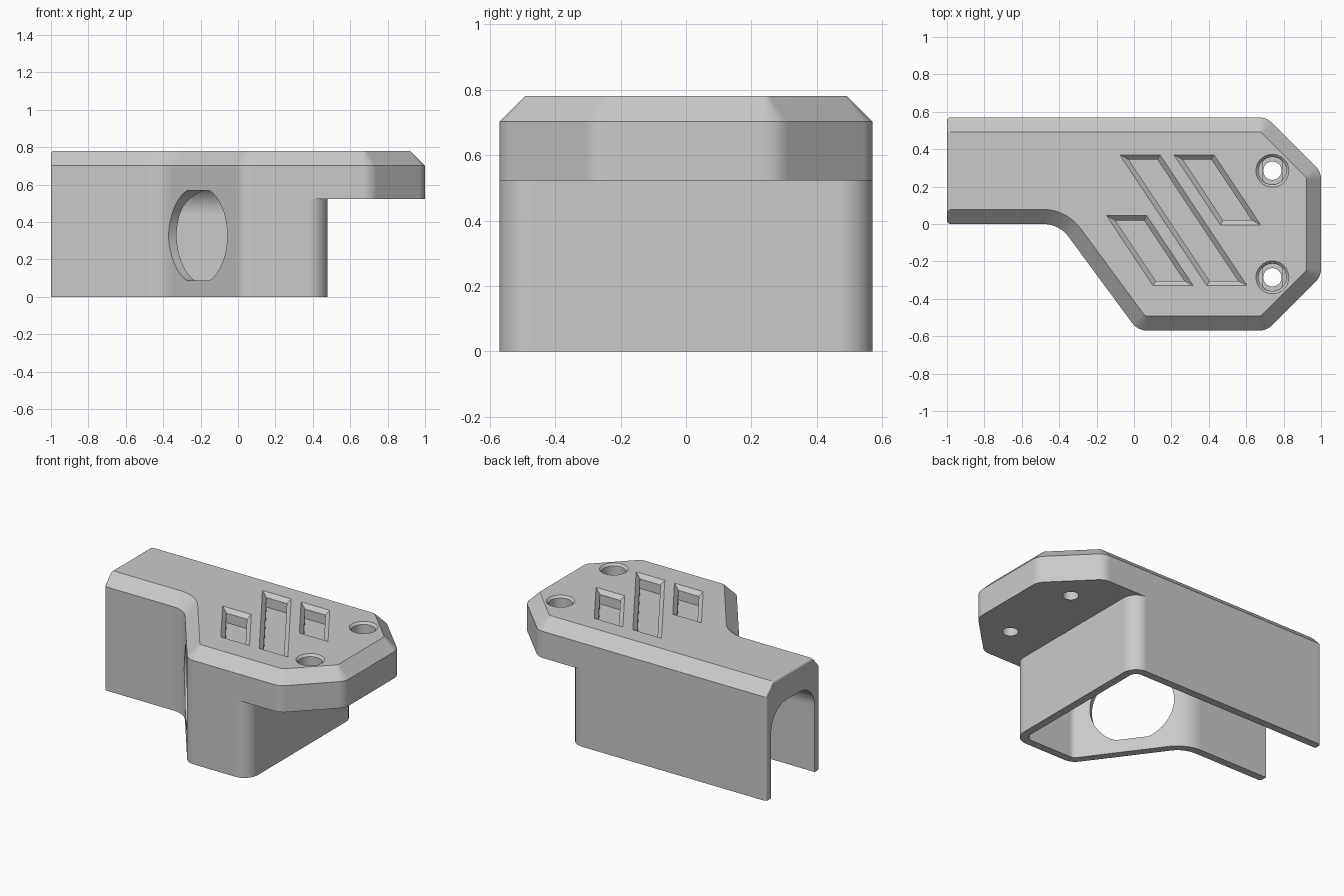
import bpy, bmesh, math
from mathutils import Vector

if "Cube" in bpy.data.objects:
    bpy.data.objects.remove(bpy.data.objects["Cube"])

grey = bpy.data.materials.new("plain grey")
grey.use_nodes = True
grey.diffuse_color = (0.59, 0.59, 0.59, 1)
grey.node_tree.nodes["Principled BSDF"].inputs["Base Color"].default_value = (0.59, 0.59, 0.59, 1)


def rounded(corners, inset=0.0, open_inset=None, steps=8):
    """Inset a counter-clockwise outline of (x, y, radius) and round its corners.
    open_inset is used instead of inset on the last-to-first edge."""
    n = len(corners)
    pts = [Vector(c[:2]) for c in corners]
    dist = [inset] * n
    if open_inset is not None:
        dist[-1] = open_inset
    dirs = [(pts[(i + 1) % n] - pts[i]).normalized() for i in range(n)]
    ring = []
    for i in range(n):
        a, b = dirs[i - 1], dirs[i]
        turn = a.cross(b)
        p = pts[i] + (b * dist[i - 1] - a * dist[i]) / turn
        r = corners[i][2]
        if r == 0:
            ring.append(p)
            continue
        r = max(0.006, r - inset if turn > 0 else r + inset)
        angle = math.atan2(turn, a.dot(b))
        start = p - a * r * math.tan(abs(angle) / 2)
        side = Vector((-a.y, a.x)) * math.copysign(1, turn)
        for k in range(steps + 1):
            t = abs(angle) * k / steps
            ring.append(start + a * r * math.sin(t) + side * r * (1 - math.cos(t)))
    return ring


def circle(x, y, r, n=40):
    return [Vector((x + r * math.cos(math.tau * k / n), y + r * math.sin(math.tau * k / n)))
            for k in range(n)]


def loft(name, rings):
    """Skin a stack of equal-length 3D rings and cap both ends."""
    bm = bmesh.new()
    rows = [[bm.verts.new(p) for p in ring] for ring in rings]
    n = len(rows[0])
    for low, high in zip(rows, rows[1:]):
        for i in range(n):
            j = (i + 1) % n
            bm.faces.new((low[i], low[j], high[j], high[i]))
    bm.faces.new(rows[0][::-1])
    bm.faces.new(rows[-1])
    bmesh.ops.recalc_face_normals(bm, faces=bm.faces)
    mesh = bpy.data.meshes.new(name)
    bm.to_mesh(mesh)
    bm.free()
    mesh.materials.append(grey)
    obj = bpy.data.objects.new(name, mesh)
    bpy.context.collection.objects.link(obj)
    return obj


def at(ring, z):
    return [(p.x, p.y, z) for p in ring]


# Outer shell with a chamfered top; the open end stays upright with a softened top edge
shared = [(-1, 0, 0.02), (-0.4, 0, 0.17), (0.02, -0.57, 0.1)]
outline = shared + [(0.71, -0.57, 0.1), (1, -0.28, 0.1), (1, 0.28, 0.1),
                    (0.71, 0.57, 0.1), (-1, 0.57, 0.02)]
rings = [at(rounded(outline), 0), at(rounded(outline), 0.702)]
soft = 0.018
for k in range(5):
    t = math.pi / 2 * k / 4
    z = 0.78 - soft + soft * math.sin(t)
    rings.append(at(rounded(outline, z - 0.702, soft * (1 - math.cos(t))), z))
cover = loft("bracket_cover", rings)
cutters = []

# Space under the overhanging lip
lip = [(0.377, -0.65, 0), (1.1, -0.65, 0), (1.1, 0.65, 0), (0.377, 0.65, 0),
       (0.377, 0.5705, 0), (0.478, 0.5705, 0.1), (0.478, -0.5705, 0.1), (0.377, -0.5705, 0)]
lip_ring = rounded(lip)
cutters.append(loft("lip_cutter", [at(lip_ring, -0.1), at(lip_ring, 0.522)]))

# Hollow interior with an arched ceiling, open below and at the narrow end
body = shared + [(0.478, -0.57, 0.1), (0.478, 0.57, 0.1), (-1, 0.57, 0.02)]
wall, arch, ceiling = 0.052, 0.16, 0.605
rings = [at(rounded(body, wall, -0.1), -0.1)]
for k in range(9):
    t = math.pi / 2 * k / 8
    rings.append(at(rounded(body, wall + arch * (1 - math.cos(t)), -0.1),
                    ceiling - arch + arch * math.sin(t)))
cutters.append(loft("hollow_cutter", rings))

# Round opening in the slanted wall, flattened at top and bottom
along = Vector((0.42, -0.57, 0)).normalized()
inward = Vector((-along.y, along.x, 0))
centre = Vector((-0.213, -0.254, 0.328))
rings = []
for depth in (-0.09, 0.14):
    rings.append([centre + inward * depth + along * p.x
                  + Vector((0, 0, max(-0.24, min(0.24, p.y)))) for p in circle(0, 0, 0.262, 64)])
cutters.append(loft("opening_cutter", rings))

# Slanted recesses with bevelled rims: left x, back y, front y
slope = 0.665
for x, back, front in ((-0.076, 0.37, -0.33), (0.213, 0.37, -0.005), (-0.147, 0.045, -0.33)):
    shift = (back - front) * slope
    shape = [(x, back, 0), (x + shift, front, 0), (x + shift + 0.215, front, 0), (x + 0.215, back, 0)]
    cutters.append(loft("recess_cutter", [at(rounded(shape, d), z) for d, z in
                                          ((-0.01, 0.79), (0, 0.78), (0.026, 0.754), (0.026, 0.69))]))

# Counterbored screw holes with a stepped seat
for y in (-0.285, 0.285):
    x = 0.74
    cutters.append(loft("counterbore_cutter", [at(circle(x, y, r), z) for r, z in
                                               ((0.098, 0.79), (0.088, 0.78), (0.074, 0.766), (0.074, 0.65))]))
    seat = [Vector((x + max(-0.05, min(0.05, p.x - x)), p.y)) for p in circle(x, y, 0.073)]
    cutters.append(loft("seat_cutter", [at(seat, 0.7), at(seat, 0.635)]))
    cutters.append(loft("screw_hole_cutter", [at(circle(x, y, 0.049), 0.4), at(circle(x, y, 0.049), 0.72)]))

# Apply the cuts
bpy.ops.object.select_all(action="DESELECT")
bpy.context.view_layer.objects.active = cover
cover.select_set(True)
for cutter in cutters:
    cutter.hide_render = True
    cut = cover.modifiers.new("cut", "BOOLEAN")
    cut.operation, cut.solver, cut.object = "DIFFERENCE", "EXACT", cutter
    bpy.ops.object.modifier_apply(modifier=cut.name)
    bpy.data.objects.remove(cutter)

# Smooth the rounded corners, keep flat faces flat
bpy.ops.object.shade_smooth_by_angle(angle=math.radians(30))
normals = cover.modifiers.new("flat_faces", "WEIGHTED_NORMAL")
normals.keep_sharp = True
